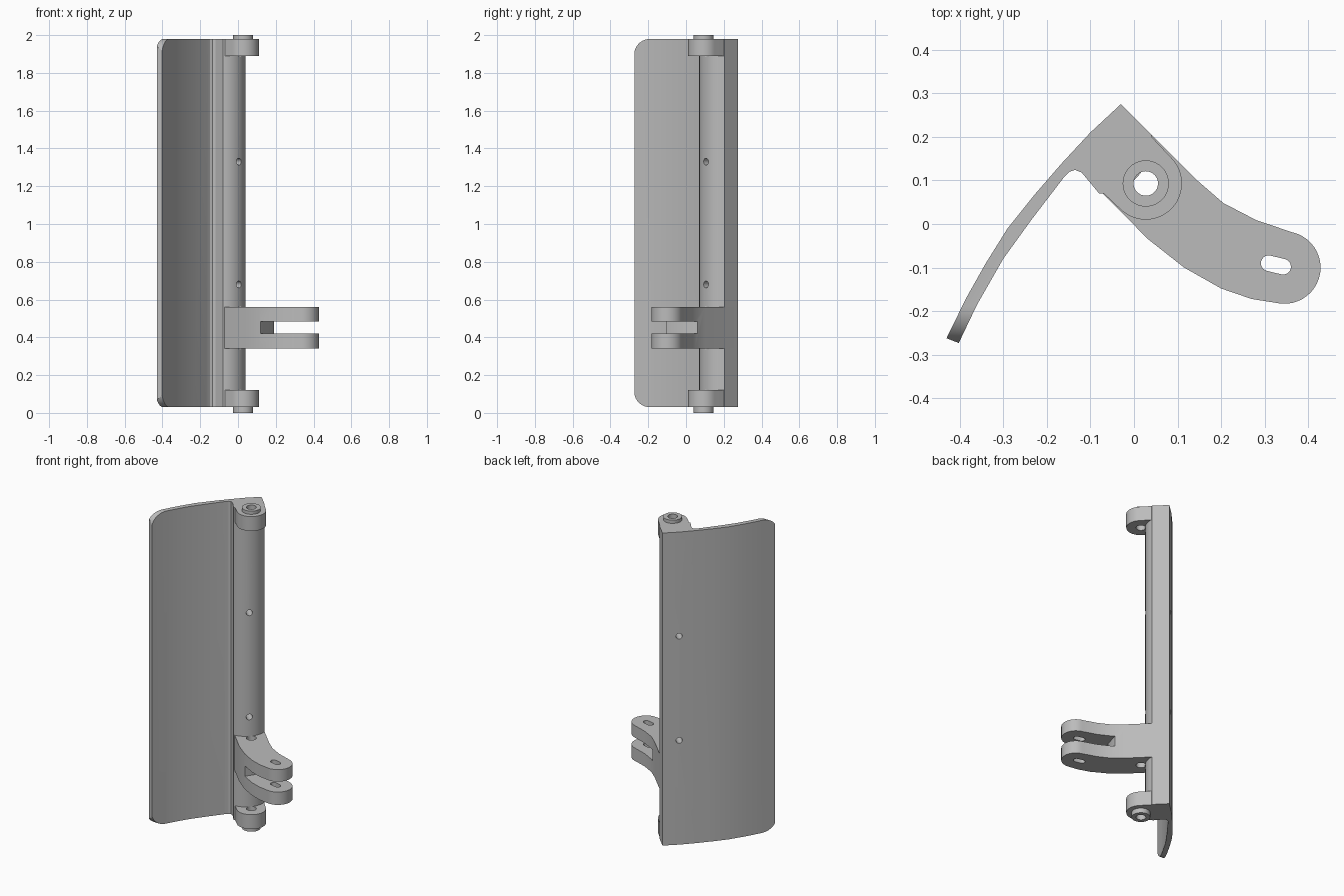
import bpy, bmesh
from math import cos, sin, pi, radians
from mathutils import Matrix, Vector

cube = bpy.data.objects.get("Cube")
if cube:
    bpy.data.objects.remove(cube)

grey = bpy.data.materials.new("plain grey")
grey.use_nodes = True
grey.diffuse_color = (0.5, 0.5, 0.5, 1)
grey.node_tree.nodes["Principled BSDF"].inputs["Base Color"].default_value = (0.5, 0.5, 0.5, 1)

PIN = (0.027, 0.093)           # hinge axis
LOW, HIGH = 0.03, 1.98         # ends of the plate
BORE = 0.028


def finish(name, bm):
    bmesh.ops.recalc_face_normals(bm, faces=bm.faces)
    mesh = bpy.data.meshes.new(name)
    bm.to_mesh(mesh)
    bm.free()
    mesh.materials.append(grey)
    ob = bpy.data.objects.new(name, mesh)
    bpy.context.collection.objects.link(ob)
    return ob


def prism(name, outline, z0, z1, matrix=None):
    bm = bmesh.new()
    face = bm.faces.new([bm.verts.new((x, y, z0)) for x, y in outline])
    top = bmesh.ops.extrude_face_region(bm, geom=[face])["geom"]
    verts = [v for v in top if isinstance(v, bmesh.types.BMVert)]
    bmesh.ops.translate(bm, verts=verts, vec=(0, 0, z1 - z0))
    if matrix:
        bm.transform(matrix)
    return finish(name, bm)


def arc(centre, r, start, end, steps):
    angles = [radians(start + (end - start) * i / steps) for i in range(steps + 1)]
    return [(centre[0] + r * cos(a), centre[1] + r * sin(a)) for a in angles]


def disc(name, r, z0, z1, centre=PIN):
    return prism(name, arc(centre, r, 0, 351, 39), z0, z1)


def cone(name, r1, r2, start, end):
    axis = Vector(end) - Vector(start)
    bm = bmesh.new()
    bmesh.ops.create_cone(bm, cap_ends=True, segments=32, radius1=r1, radius2=r2, depth=axis.length)
    turn = axis.to_track_quat('Z', 'Y').to_matrix().to_4x4()
    bm.transform(Matrix.Translation((Vector(start) + Vector(end)) / 2) @ turn)
    return finish(name, bm)


def combine(ob, tool, operation):
    mod = ob.modifiers.new(operation, 'BOOLEAN')
    mod.operation, mod.object, mod.solver = operation, tool, 'EXACT'
    graph = bpy.context.evaluated_depsgraph_get()
    mesh = bpy.data.meshes.new_from_object(ob.evaluated_get(graph))
    ob.modifiers.clear()
    ob.data = mesh
    bpy.data.objects.remove(tool)


# Curved plate with the rounded post along its edge
corner = (-0.03, 0.275)
outer = [corner, (-0.1, 0.21), (-0.165, 0.14), (-0.23, 0.065), (-0.29, -0.01),
         (-0.34, -0.09), (-0.385, -0.17), (-0.43, -0.262)]
inner = [(-0.402, -0.273), (-0.36, -0.185), (-0.30, -0.08), (-0.235, 0.01), (-0.16, 0.108)]
fillet = [(-0.148, 0.12), (-0.135, 0.124), (-0.12, 0.118)]
post = arc((-0.08, 0.19), 0.12, -90, 0, 16)
body = prism("curved_plate", outer + inner + fillet + post + [(0.04, 0.205)], LOW, HIGH)

# Rounded free corners of the plate
R = 0.085
side = (arc((-0.275 + R, HIGH - R), R, 90, 180, 10)
        + arc((-0.275 + R, LOW + R), R, 180, 270, 10) + [(0.5, LOW), (0.5, HIGH)])
yz_to_world = Matrix(((0, 0, 1, 0), (1, 0, 0, 0), (0, 1, 0, 0), (0, 0, 0, 1)))
combine(body, prism("corner_shape", side, -1, 1, yz_to_world), 'INTERSECT')

# End lugs
lug = [corner, (-0.1, 0.21), (-0.14, 0.165), (-0.12, 0.118)] + arc(PIN, 0.083, -135, 45, 24)
for z0, z1 in ((LOW, 0.12), (1.89, HIGH)):
    combine(body, prism("end_lug", lug, z0, z1), 'UNION')

# Forked arm
arm_tip = arc((0.345, -0.1), 0.083, -95, 78, 20)
arm = [corner, (-0.1, 0.21), (-0.14, 0.165), (-0.12, 0.118), (-0.005, 0.003),
       (0.03, -0.033), (0.115, -0.1), (0.2, -0.148), (0.27, -0.172)]
arm += arm_tip + [(0.28, 0.009), (0.205, 0.048), (0.145, 0.1)]
fork = prism("forked_arm", arm, 0.34, 0.56)
gap = [(0.12, -0.13), (0.12, -0.1), (0.165, -0.03), (0.19, 0.06), (0.19, 0.2), (0.6, 0.2), (0.6, -0.3), (0.12, -0.3)]
combine(fork, prism("fork_gap", gap, 0.42, 0.485), 'DIFFERENCE')
slot = arc((0.342, -0.098), 0.018, -102, 78, 10) + arc((0.309, -0.09), 0.018, 78, 258, 10)
combine(fork, prism("bolt_slot", slot, 0.2, 0.7), 'DIFFERENCE')
combine(body, fork, 'UNION')

# Hinge collars at both ends
for z0, z1 in ((0, 0.08), (1.93, 2)):
    combine(body, disc("collar", 0.053, z0, z1), 'UNION')

# Pin bores
for z0, z1 in ((-0.1, 0.125), (0.335, 0.565), (1.885, 2.1)):
    combine(body, disc("pin_bore", BORE, z0, z1), 'DIFFERENCE')

# Countersunk screw holes through the post
for z in (0.68, 1.33):
    combine(body, cone("screw_hole", 0.018, 0.018, (0.1, 0.01, z), (-0.2, 0.31, z)), 'DIFFERENCE')
    combine(body, cone("countersink", 0.02, 0.056, (-0.068, 0.178, z), (-0.108, 0.218, z)), 'DIFFERENCE')

body.name = "hinged_bracket"
bpy.ops.object.select_all(action='DESELECT')
body.select_set(True)
bpy.context.view_layer.objects.active = body
bpy.ops.object.shade_smooth_by_angle(angle=radians(25))
